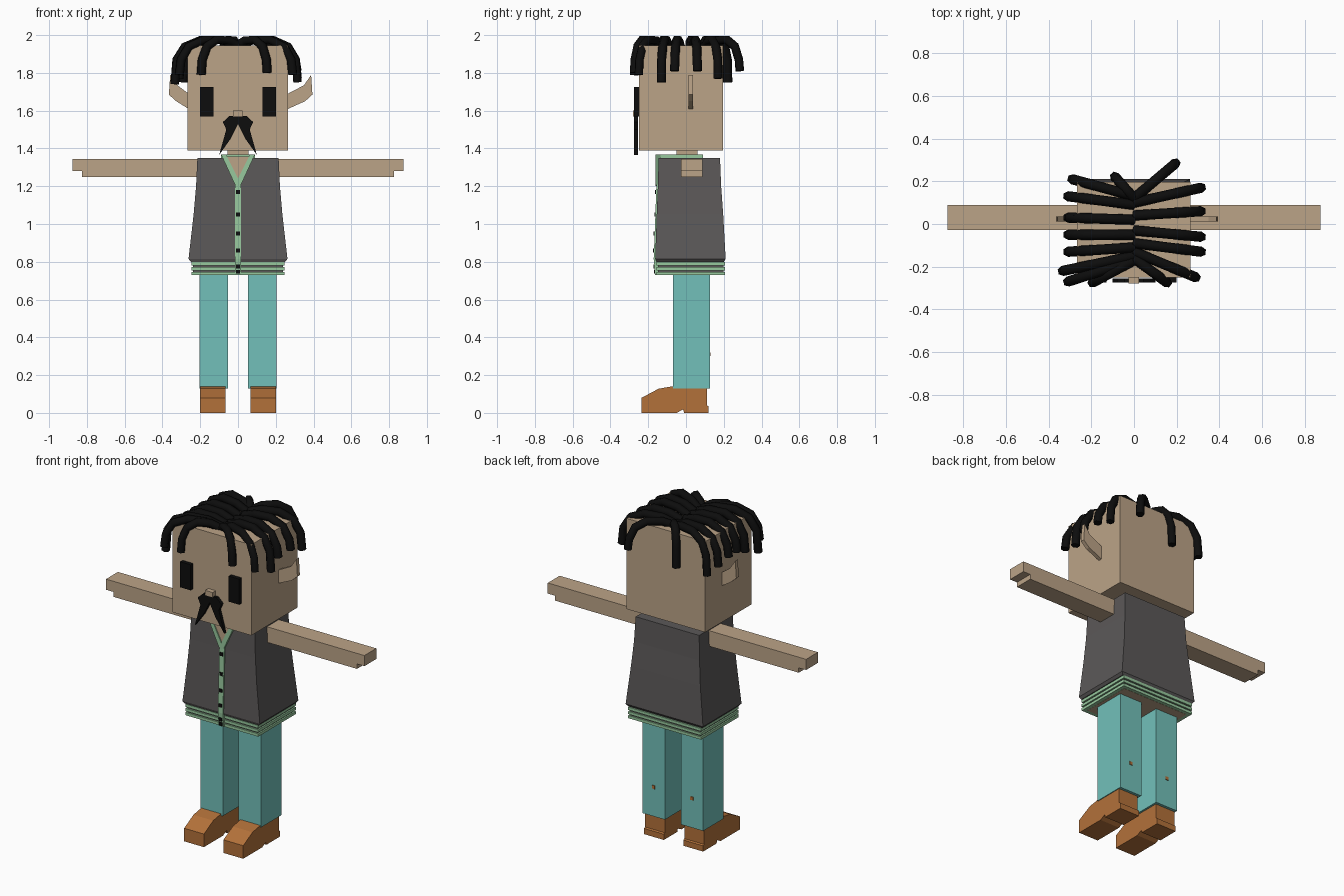
import bpy, bmesh

cube = bpy.data.objects.get("Cube")
if cube:
    bpy.data.objects.remove(cube, do_unlink=True)


def material(name, r, g, b):
    m = bpy.data.materials.new(name)
    m.use_nodes = True
    m.diffuse_color = (r, g, b, 1)
    m.node_tree.nodes["Principled BSDF"].inputs["Base Color"].default_value = (r, g, b, 1)
    return m


SKIN = material("skin", 0.50, 0.37, 0.245)
GREY = material("vest grey", 0.105, 0.098, 0.098)
GREEN = material("trim green", 0.31, 0.58, 0.34)
TEAL = material("trouser teal", 0.17, 0.53, 0.49)
BROWN = material("shoe brown", 0.45, 0.165, 0.042)
BLACK = material("hair black", 0.004, 0.004, 0.004)


def add_object(name, bm, mat):
    bmesh.ops.recalc_face_normals(bm, faces=bm.faces)
    mesh = bpy.data.meshes.new(name)
    bm.to_mesh(mesh)
    bm.free()
    mesh.materials.append(mat)
    obj = bpy.data.objects.new(name, mesh)
    bpy.context.collection.objects.link(obj)
    return obj


def loft(name, rings, mat):
    """Join equal rings of points into one closed solid."""
    bm = bmesh.new()
    loops = [[bm.verts.new(p) for p in ring] for ring in rings]
    for a, b in zip(loops, loops[1:]):
        for i in range(len(a)):
            j = (i + 1) % len(a)
            bm.faces.new((a[i], a[j], b[j], b[i]))
    bm.faces.new(loops[0])
    bm.faces.new(loops[-1])
    return add_object(name, bm, mat)


def rect(hx, y0, y1, z):
    return [(-hx, y0, z), (hx, y0, z), (hx, y1, z), (-hx, y1, z)]


def box(name, x, y, z, mat):
    return loft(name, [[(x[0], y[0], h), (x[1], y[0], h), (x[1], y[1], h), (x[0], y[1], h)]
                       for h in z], mat)


def front_prism(name, pts, y, mat, side=1):
    """Outline in x and z, extruded along y."""
    return loft(name, [[(side * px, d, pz) for px, pz in pts] for d in y], mat)


def side_prism(name, pts, x, mat):
    """Outline in y and z, extruded along x."""
    return loft(name, [[(d, py, pz) for py, pz in pts] for d in x], mat)


# Head, neck and nose
box("head", (-0.268, 0.265), (-0.25, 0.197), (1.39, 1.945), SKIN)
box("neck", (-0.055, 0.055), (-0.05, 0.06), (1.3, 1.4), SKIN)
box("nose", (-0.026, 0.024), (-0.28, -0.24), (1.57, 1.6), SKIN)

# Vest, its ribbed hem and the body inside
loft("vest", [rect(0.25, -0.157, 0.2, 0.8), rect(0.262, -0.163, 0.21, 0.815),
              rect(0.235, -0.155, 0.197, 1.05), rect(0.222, -0.149, 0.186, 1.2),
              rect(0.215, -0.145, 0.18, 1.35)], GREY)
loft("hem_core", [rect(0.238, -0.148, 0.198, z) for z in (0.738, 0.805)], GREY)
for z in (0.73, 0.755, 0.781):
    loft("hem_band", [rect(0.247, -0.157, 0.206, h) for h in (z, z + 0.017)], GREEN)
loft("body", [rect(0.225, -0.135, 0.185, z) for z in (0.729, 0.8)], SKIN)

# Neck opening, collar and button strip
front_prism("neck_opening", [(0, 1.21), (0.07, 1.358), (-0.07, 1.358)], (-0.156, -0.145), SKIN)
box("collar", (-0.09, 0.09), (-0.135, 0.09), (1.345, 1.369), GREEN)
side_prism("button_strip", [(-0.163, 0.73), (-0.171, 0.815), (-0.162, 1.05), (-0.156, 1.23),
                            (-0.14, 1.23), (-0.14, 0.73)], (-0.017, 0.017), GREEN)
for z, y in ((1.17, -0.158), (1.05, -0.162), (0.95, -0.166), (0.86, -0.169), (0.775, -0.167), (0.747, -0.165)):
    box("button", (-0.01, 0.01), (y - 0.005, y + 0.01), (z - 0.01, z + 0.01), BLACK)

SHOE = [(-0.235, 0), (-0.235, 0.08), (-0.145, 0.128), (-0.07, 0.141), (0.11, 0.141),
        (0.11, 0.04), (0.12, 0.035), (0.12, 0), (-0.01, 0), (-0.015, 0.018), (-0.05, 0)]

# Parts that repeat on both sides
for side, label in ((1, "left"), (-1, "right")):
    def span(a, b):
        return sorted((side * a, side * b))

    front_prism(label + "_collar_edge", [(0, 1.2), (0.017, 1.21), (0.09, 1.369), (0.064, 1.369), (0, 1.24)],
                (-0.162, -0.13), GREEN, side)
    front_prism(label + "_arm", [(0.2, 1.25), (0.825, 1.25), (0.825, 1.28), (0.875, 1.28),
                                 (0.875, 1.345), (0.2, 1.345)], (-0.027, 0.088), SKIN, side)
    box(label + "_leg", span(0.054, 0.205), (-0.07, 0.127), (0.13, 0.74), TEAL)
    box(label + "_leg_patch", span(0.12, 0.14), (0.12, 0.131), (0.3, 0.32), BROWN)
    side_prism(label + "_shoe", SHOE, span(0.066, 0.2), BROWN)
    box(label + "_eye", span(0.129, 0.2), (-0.274, -0.245), (1.57, 1.726), BLACK)
    front_prism(label + "_moustache", [(0, 1.57), (0.045, 1.572), (0.08, 1.54), (0.062, 1.5),
                                       (0.1, 1.365), (0.04, 1.45), (0, 1.53)], (-0.275, -0.255), BLACK, side)
    tip = 0.39 if side > 0 else 0.362
    front_prism(label + "_ear", [(0.255, 1.605), (tip - 0.035, 1.65), (tip + 0.004, 1.685), (tip - 0.003, 1.79),
                                 (tip - 0.04, 1.735), (0.255, 1.685)], (0.012, 0.036), SKIN, side)


# Hair locks fall from a centre parting
def lock(x1, y0, y1, z_end):
    shape = ((0, 1.945), (0.25, 1.972), (0.58, 1.976), (0.84, 1.94), (0.97, 1.87), (1, z_end))
    curve = bpy.data.curves.new("hair_lock_path", "CURVE")
    curve.dimensions = "3D"
    curve.bevel_depth = 0.024
    curve.bevel_resolution = 1
    curve.use_fill_caps = True
    spline = curve.splines.new("POLY")
    spline.points.add(len(shape) - 1)
    for point, (t, z) in zip(spline.points, shape):
        point.co = (x1 * t, y0 + (y1 - y0) * t, z, 1)
    helper = bpy.data.objects.new("hair_lock_path", curve)
    mesh = bpy.data.meshes.new_from_object(helper)
    bpy.data.objects.remove(helper)
    mesh.materials.clear()
    mesh.materials.append(BLACK)
    bpy.context.collection.objects.link(bpy.data.objects.new("hair_lock", mesh))


for args in ((0.315, 0.1, 0.17, 1.77), (0.315, 0.04, 0.06, 1.81), (0.315, -0.03, -0.06, 1.81),
             (0.315, -0.09, -0.13, 1.75), (0.29, -0.13, -0.25, 1.79), (0.155, -0.16, -0.275, 1.8),
             (0.195, 0.12, 0.285, 1.81),
             (-0.29, 0.13, 0.21, 1.75), (-0.31, 0.09, 0.13, 1.78), (-0.31, 0.02, 0.03, 1.8),
             (-0.31, -0.05, -0.05, 1.8), (-0.31, -0.11, -0.13, 1.77), (-0.335, -0.15, -0.22, 1.74),
             (-0.31, -0.17, -0.27, 1.79), (-0.195, -0.17, -0.275, 1.79), (-0.09, 0.12, 0.222, 1.75)):
    lock(*args)
